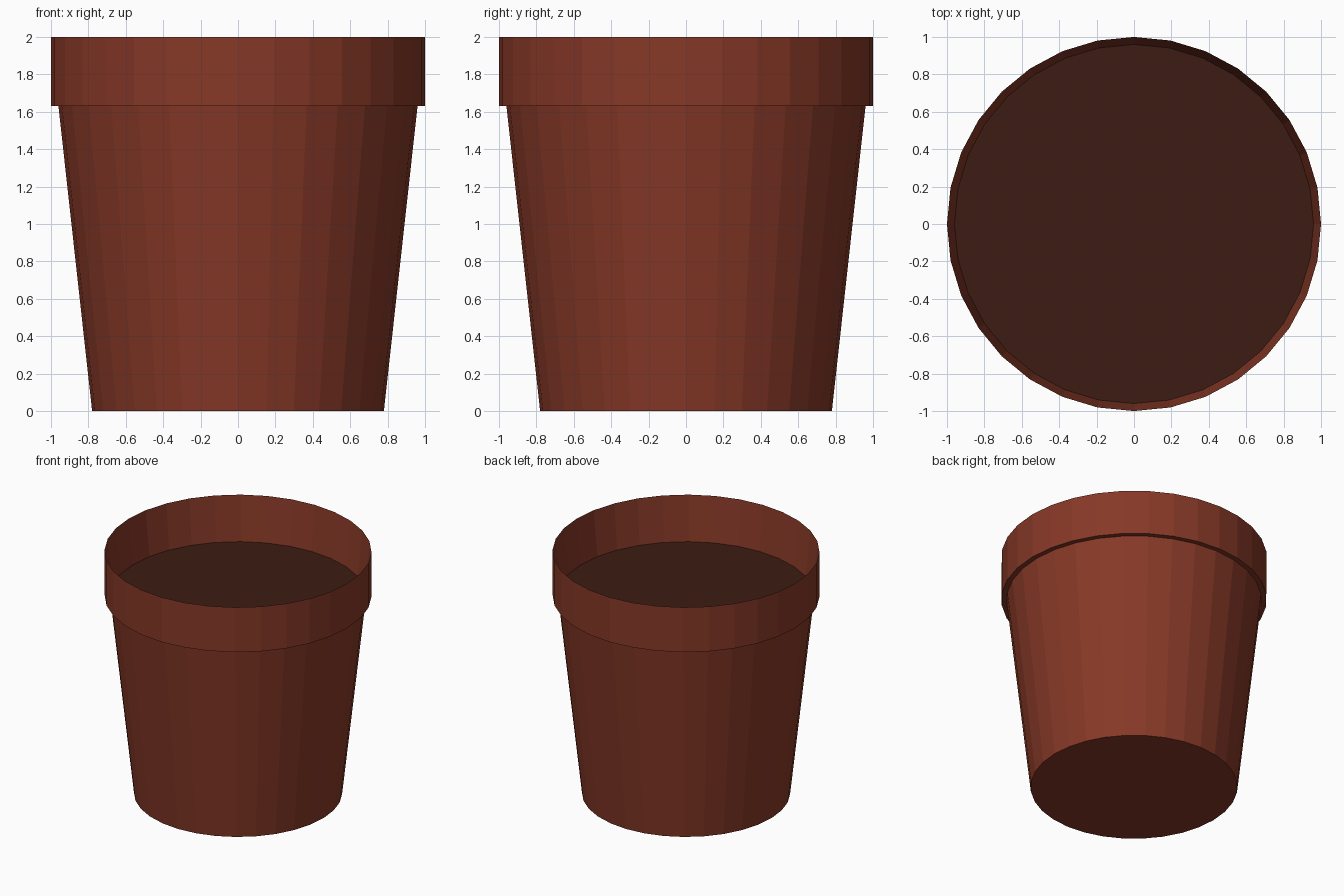
import bpy
import bmesh
from math import cos, sin, tau

if "Cube" in bpy.data.objects:
    bpy.data.objects.remove(bpy.data.objects["Cube"])

SIDES = 32


def material(name, color):
    mat = bpy.data.materials.new(name)
    mat.diffuse_color = (*color, 1)
    mat.use_nodes = True
    mat.node_tree.nodes["Principled BSDF"].inputs["Base Color"].default_value = mat.diffuse_color
    return mat


def lathe(name, profile, mat, cap_start=False):
    """Revolve (radius, z) points around z into flat-shaded faces."""
    bm = bmesh.new()
    rings = [[bm.verts.new((r * cos(tau * i / SIDES), r * sin(tau * i / SIDES), z))
              for i in range(SIDES)] for r, z in profile]
    for a, b in zip(rings, rings[1:]):
        for i in range(SIDES):
            j = (i + 1) % SIDES
            bm.faces.new((a[i], a[j], b[j], b[i]))
    if cap_start:
        bm.faces.new(rings[0][::-1])
    mesh = bpy.data.meshes.new(name)
    bm.to_mesh(mesh)
    bm.free()
    mesh.materials.append(mat)
    obj = bpy.data.objects.new(name, mesh)
    bpy.context.collection.objects.link(obj)
    return obj


clay = material("clay", (0.24, 0.04, 0.02))
earth = material("earth", (0.045, 0.012, 0.007))

# Tapered pot with a base, stepped rim, knife-edge lip and sloping inner wall
lathe("pot", [(0.78, 0), (0.96, 1.63), (1.0, 1.63), (1.0, 2.0), (0.96, 1.63)],
      clay, cap_start=True)

# Soil surface closing the pot at the foot of the rim
bpy.ops.mesh.primitive_circle_add(vertices=SIDES, radius=0.96, fill_type='NGON',
                                  location=(0, 0, 1.63))
soil = bpy.context.object
soil.name = "soil"
soil.data.materials.append(earth)
